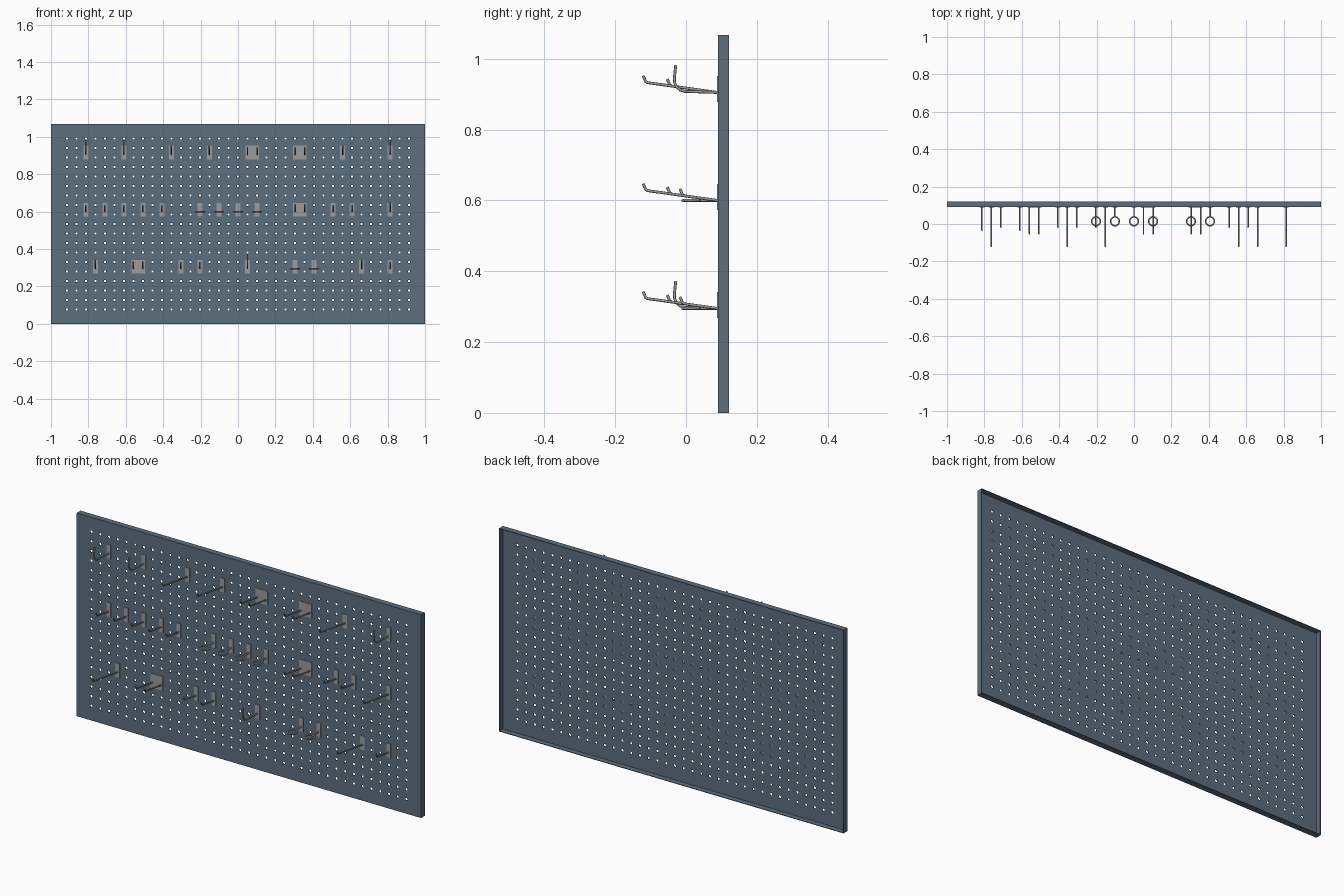
import bpy, bmesh, math

if "Cube" in bpy.data.objects:
    bpy.data.objects.remove(bpy.data.objects["Cube"])

PITCH, COLS, ROWS = 0.0508, 37, 19      # hole grid
HOLE_R, SIDES = 0.0066, 16
WIDTH, HEIGHT = 2.0, 1.067
FRONT, BACK = 0.09, 0.121
ROD_R = 0.004


def material(name, rgb):
    m = bpy.data.materials.new(name)
    m.diffuse_color = (*rgb, 1)
    m.use_nodes = True
    m.node_tree.nodes["Principled BSDF"].inputs["Base Color"].default_value = m.diffuse_color
    return m


blue = material("slate_blue_paint", (0.105, 0.156, 0.212))
steel = material("grey_steel", (0.34, 0.335, 0.33))


def add_object(name, data, loc=(0, 0, 0)):
    ob = bpy.data.objects.new(name, data)
    ob.location = loc
    bpy.context.collection.objects.link(ob)
    return ob


# Perforated sheet folded back into a shallow open tray
def build_panel():
    bm = bmesh.new()
    zc = HEIGHT / 2
    for c in range(COLS):
        for r in range(ROWS):
            x = (c - (COLS - 1) / 2) * PITCH
            z = zc + (r - (ROWS - 1) / 2) * PITCH
            inner, outer = [], []
            for i in range(SIDES):
                a = math.tau * i / SIDES
                u, v = math.cos(a), math.sin(a)
                k = PITCH / 2 / max(abs(u), abs(v))
                inner.append(bm.verts.new((x + u * HOLE_R, FRONT, z + v * HOLE_R)))
                outer.append(bm.verts.new((x + u * k, FRONT, z + v * k)))
            for i in range(SIDES):
                j = (i + 1) % SIDES
                bm.faces.new((inner[i], outer[i], outer[j], inner[j]))
    bmesh.ops.remove_doubles(bm, verts=bm.verts, dist=0.0003)

    # plain margin around the holes, then the folded flange
    hx, hz = COLS * PITCH / 2, ROWS * PITCH / 2

    def on_rim(v):
        return abs(abs(v.co.x) - hx) < 1e-4 or abs(abs(v.co.z - zc) - hz) < 1e-4

    rim = [e for e in bm.edges if e.is_boundary and all(on_rim(v) for v in e.verts)]
    for step in range(2):
        new = bmesh.ops.extrude_edge_only(bm, edges=rim)["geom"]
        for v in (g for g in new if isinstance(g, bmesh.types.BMVert)):
            if step == 0:
                v.co.x *= WIDTH / 2 / hx
                v.co.z = zc + (v.co.z - zc) * zc / hz
            else:
                v.co.y = BACK
        rim = [g for g in new if isinstance(g, bmesh.types.BMEdge)]
    bmesh.ops.recalc_face_normals(bm, faces=bm.faces)
    bm.faces.ensure_lookup_table()
    if bm.faces[0].normal.y > 0:
        bmesh.ops.reverse_faces(bm, faces=bm.faces)
    me = bpy.data.meshes.new("perforated_panel")
    bm.to_mesh(me)
    bm.free()
    me.materials.append(blue)
    ob = add_object("perforated_panel", me)
    sol = ob.modifiers.new("sheet_thickness", "SOLIDIFY")
    sol.thickness = 0.003
    sol.offset = -1
    sol.use_even_offset = True


# Wire parts: round rod swept along paths
def rod_mesh(name, paths):
    cu = bpy.data.curves.new(name, "CURVE")
    cu.dimensions = "3D"
    cu.bevel_depth = ROD_R
    cu.bevel_resolution = 2
    cu.use_fill_caps = True
    for pts, closed in paths:
        sp = cu.splines.new("POLY")
        sp.points.add(len(pts) - 1)
        for p, co in zip(sp.points, pts):
            p.co = (*co, 1)
        sp.use_cyclic_u = closed
    tmp = add_object("temp", cu)
    bpy.context.view_layer.update()
    me = bpy.data.meshes.new_from_object(tmp.evaluated_get(bpy.context.evaluated_depsgraph_get()))
    bpy.data.objects.remove(tmp)
    me.name = name
    me.materials.clear()
    me.materials.append(steel)
    me.shade_smooth()
    me.set_sharp_from_angle(angle=math.radians(50))
    return me


def plate_mesh(name, width):
    bm = bmesh.new()
    bmesh.ops.create_cube(bm, size=1)
    bmesh.ops.scale(bm, vec=(width, 0.003, 0.074), verts=bm.verts)
    me = bpy.data.meshes.new(name)
    bm.to_mesh(me)
    bm.free()
    me.materials.append(steel)
    return me


Z0 = -0.010                              # rod root below the plate centre


def straight(y_end, x=0):
    """Rising peg with an upturned tip; y_end is where it bends."""
    z = Z0 + (FRONT - y_end) * 0.14
    return ([(x, FRONT - 0.001, Z0), (x, y_end + 0.003, z - 0.0005),
             (x, y_end - 0.002, z + 0.003), (x, y_end - 0.009, z + 0.019)], False)


j_path = ([(0, FRONT - 0.001, Z0), (0, -0.004, Z0 + 0.003), (0, -0.016, Z0 + 0.007),
           (0, -0.026, Z0 + 0.015), (0, -0.032, Z0 + 0.027), (0, -0.033, Z0 + 0.04),
           (0, -0.029, Z0 + 0.077)], False)
ring_y, ring_r = 0.0145, 0.0235
ring = ([(ring_r * math.cos(math.tau * i / 24), ring_y + ring_r * math.sin(math.tau * i / 24), Z0)
         for i in range(24)], True)
stem = ([(0, FRONT - 0.001, Z0), (0, ring_y + ring_r, Z0)], False)

RODS = {
    "long": rod_mesh("long_peg", [straight(-0.112)]),
    "short": rod_mesh("short_peg", [straight(-0.008)]),
    "double": rod_mesh("double_peg", [straight(-0.044, -PITCH / 2), straight(-0.044, PITCH / 2)]),
    "curved": rod_mesh("curved_hook", [j_path]),
    "ring": rod_mesh("ring_holder", [ring, stem]),
}
narrow = plate_mesh("narrow_plate", 0.025)
wide = plate_mesh("wide_plate", 0.071)

# Hook layout: height of the row, then columns counted from the middle
LAYOUT = {
    0.915: {"curved": (-16, -12, 16), "long": (-7, -3, 11), "double": (1.5, 6.5)},
    0.610: {"short": (-16, -14, -12, -10, -8, 10, 12), "ring": (-4, -2, 0, 2),
            "double": (6.5,), "long": (16,)},
    0.305: {"long": (-15, 13), "double": (-10.5,), "short": (-6, -4, 16),
            "curved": (1,), "ring": (6, 8)},
}

build_panel()
for z, kinds in LAYOUT.items():
    for kind, cols in kinds.items():
        for c in cols:
            add_object(RODS[kind].name, RODS[kind], (c * PITCH, 0, z))
            add_object("hook_plate", wide if kind == "double" else narrow,
                       (c * PITCH, FRONT - 0.0015, z))
